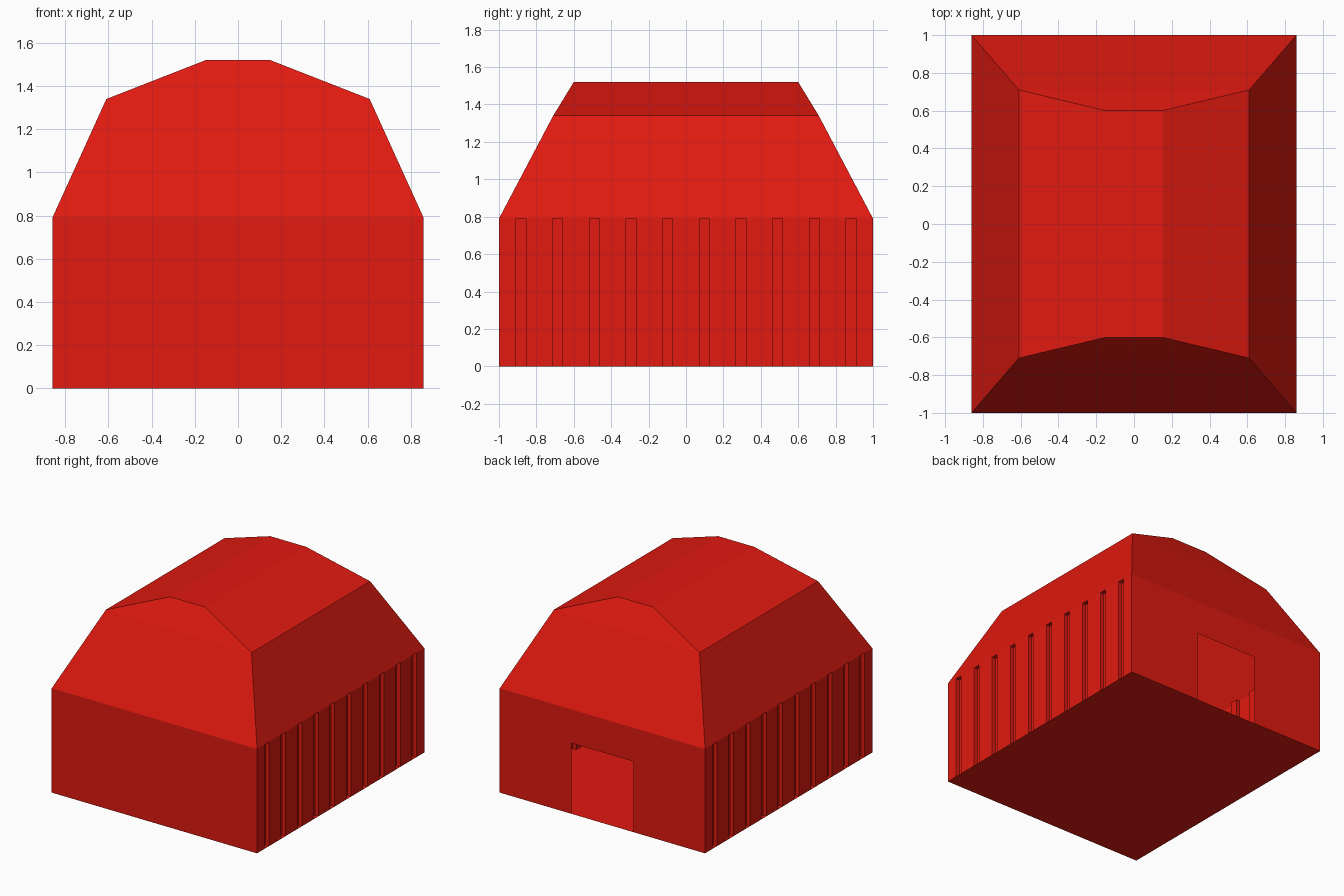
import bpy, bmesh

if "Cube" in bpy.data.objects:
    bpy.data.objects.remove(bpy.data.objects["Cube"])

X, Y, H = 0.86, 1.0, 0.79           # half width, half length, eave height
DEPTH, HALF_SLOT = 0.03, 0.027      # wall grooves
SLOTS = [-0.882 + i * 0.196 for i in range(10)]

red = bpy.data.materials.new("barn_red")
red.diffuse_color = (0.75, 0.01, 0.005, 1)
red.use_nodes = True
red.node_tree.nodes["Principled BSDF"].inputs["Base Color"].default_value = red.diffuse_color


def make_object(name, faces, recalc=True):
    bm = bmesh.new()
    for pts in faces:
        bm.faces.new([bm.verts.new(p) for p in pts])
    bmesh.ops.remove_doubles(bm, verts=bm.verts, dist=1e-4)
    if recalc:
        bmesh.ops.recalc_face_normals(bm, faces=bm.faces)
    mesh = bpy.data.meshes.new(name)
    bm.to_mesh(mesh)
    bm.free()
    mesh.materials.append(red)
    obj = bpy.data.objects.new(name, mesh)
    bpy.context.collection.objects.link(obj)
    return obj


# Walls: plain front, back with a doorway, grooved sides
front = [(-X, -Y, 0), (X, -Y, 0), (X, -Y, H), (-X, -Y, H)]
DX, DZ = 0.26, 0.535
back = [(x, Y, z) for x, z in [(X, 0), (DX, 0), (DX, DZ), (-DX, DZ),
                               (-DX, 0), (-X, 0), (-X, H), (X, H)]]
walls = [front, back]
for s in (-1, 1):
    path = [(X, -Y)]
    for c in SLOTS:
        a, b = c - HALF_SLOT, c + HALF_SLOT
        groove = [(X, a), (X - DEPTH, a), (X - DEPTH, b), (X, b)]
        path += groove
        walls.append([(s * x, y, H) for x, y in groove])   # groove top
    path.append((X, Y))
    for (x0, y0), (x1, y1) in zip(path, path[1:]):
        walls.append([(s * x0, y0, 0), (s * x1, y1, 0),
                      (s * x1, y1, H), (s * x0, y0, H)])
make_object("walls", walls)

# Roof: gambrel profile of (half width, half length, height)
rings = [(X, Y, H), (0.61, 0.71, 1.34), (0.15, 0.60, 1.52)]


def corners(r):
    x, y, z = r
    return [(-x, -y, z), (x, -y, z), (x, y, z), (-x, y, z)]


roof = [corners(rings[-1])]
for lo, hi in zip(rings, rings[1:]):
    a, b = corners(lo), corners(hi)
    for i in range(4):
        j = (i + 1) % 4
        roof.append([a[i], a[j], b[j], b[i]])
make_object("roof", roof)

# Floor, facing down
make_object("floor", [corners((X, Y, 0))[::-1]], recalc=False)
